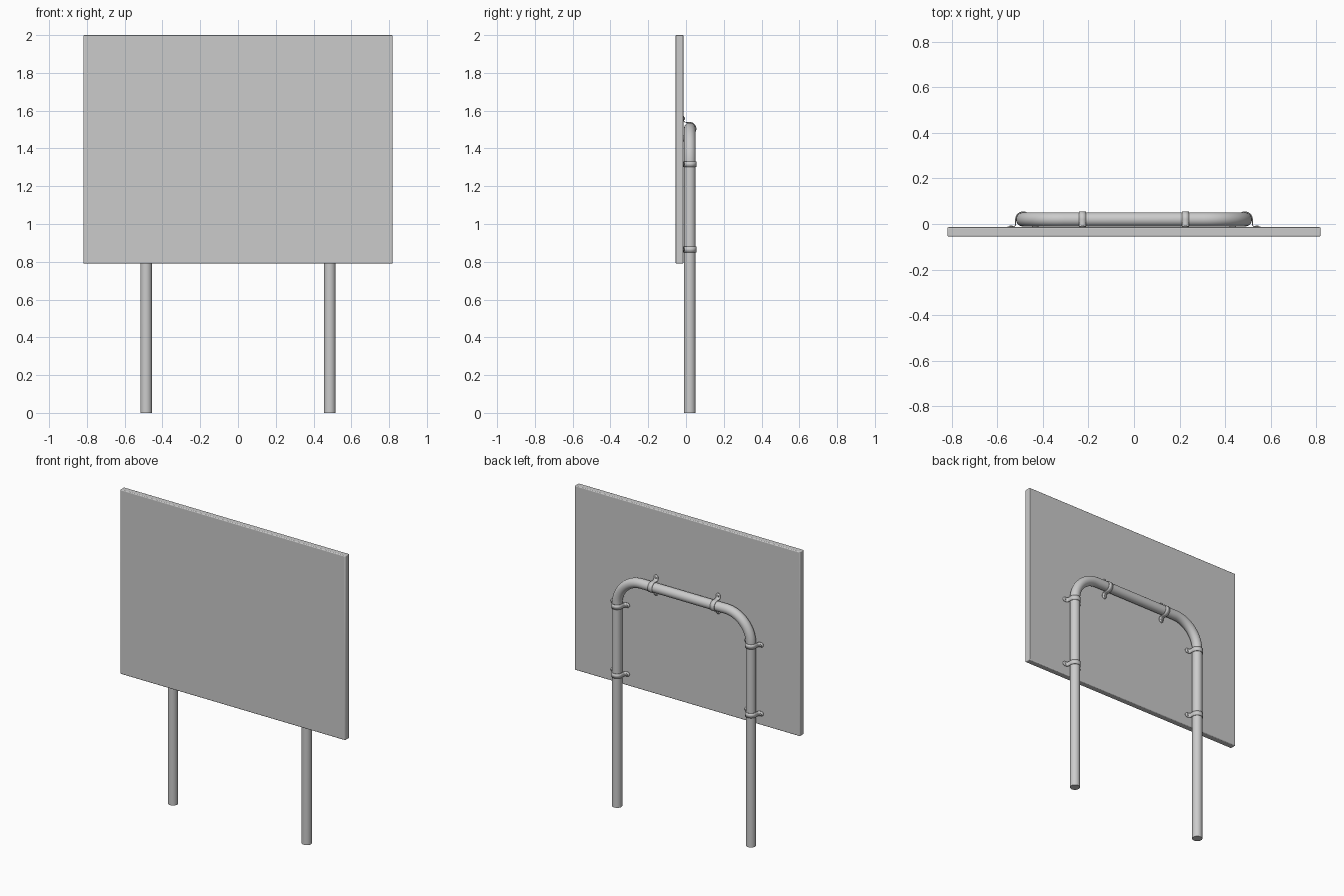
import bpy, bmesh
from math import sin, cos, pi, radians, sqrt

if "Cube" in bpy.data.objects:
    bpy.data.objects.remove(bpy.data.objects["Cube"])

TUBE_Y, TUBE_R = 0.02, 0.031
POST_X, TOP_Z, BEND = 0.486, 1.505, 0.18


def finish(name, bm, loc=(0, 0, 0), rot=(0, 0, 0)):
    bmesh.ops.recalc_face_normals(bm, faces=bm.faces)
    me = bpy.data.meshes.new(name)
    bm.to_mesh(me)
    bm.free()
    ob = bpy.data.objects.new(name, me)
    ob.location, ob.rotation_euler = loc, rot
    bpy.context.collection.objects.link(ob)
    return ob


def smooth(ob):
    bpy.ops.object.select_all(action='DESELECT')
    ob.select_set(True)
    bpy.context.view_layer.objects.active = ob
    bpy.ops.object.shade_smooth_by_angle(angle=radians(35))


# Sign board with softly rounded edges
bpy.ops.mesh.primitive_cube_add(size=1, location=(0, -0.0345, 1.395))
board = bpy.context.object
board.name = "sign_board"
board.scale = (1.636, 0.041, 1.21)
bpy.ops.object.transform_apply(location=False, rotation=False, scale=True)
bev = board.modifiers.new("edge", 'BEVEL')
bev.width, bev.segments = 0.005, 3
smooth(board)

# Bent tube frame: two posts joined by a top bar with rounded corners
N = 14
half = [(POST_X, 0.0)]
for i in range(N + 1):
    a = pi / 2 * i / N
    half.append((POST_X - BEND + BEND * cos(a), TOP_Z - BEND + BEND * sin(a)))
path = half + [(-x, z) for x, z in reversed(half)]
SIDES = 32
bm = bmesh.new()
rings = []
for i, (x, z) in enumerate(path):
    # direction of the ring's in-plane radius, perpendicular to the path
    if i in (0, len(path) - 1):
        a = 0 if i == 0 else pi
    else:
        k = i - 1
        a = pi / 2 * k / N if k <= N else pi / 2 + pi / 2 * (k - N - 1) / N
    rings.append([bm.verts.new((x + TUBE_R * cos(t) * cos(a),
                                TUBE_Y + TUBE_R * sin(t),
                                z + TUBE_R * cos(t) * sin(a)))
                  for t in (2 * pi * j / SIDES for j in range(SIDES))])
for r0, r1 in zip(rings, rings[1:]):
    for j in range(SIDES):
        k = (j + 1) % SIDES
        bm.faces.new((r0[j], r0[k], r1[k], r1[j]))
bm.faces.new(rings[0])
bm.faces.new(rings[-1])
smooth(finish("tube_frame", bm))


def saddle_clamp(name, x, z, turn):
    # Omega strap: round tab, filleted leg, half wrap, then mirrored
    w, uc, base, r = 0.015, 0.053, -0.032, 0.033
    side = []
    for i in range(7):
        a = radians(8 + 82 * i / 6)
        side.append((uc + w * cos(a), base, w * sin(a)))
    for i in range(7):
        a = pi / 2 * i / 6
        side.append((r + 0.012 - 0.012 * sin(a), base + 0.012 - 0.012 * cos(a), w))
    for i in range(13):
        a = pi / 2 * i / 12
        side.append((r * cos(a), r * sin(a), w))
    strip = side + [(-u, v, h) for u, v, h in reversed(side[:-1])]
    bm = bmesh.new()
    rows = [(bm.verts.new((u, v, -h)), bm.verts.new((u, v, h))) for u, v, h in strip]
    for p, q in zip(rows, rows[1:]):
        bm.faces.new((p[0], p[1], q[1], q[0]))
    rot = (0, pi / 2 if turn else 0, 0)
    strap = finish(name, bm, (x, TUBE_Y, z), rot)
    sol = strap.modifiers.new("thickness", 'SOLIDIFY')
    sol.thickness, sol.offset = 0.004, 0
    smooth(strap)
    # Screw heads on both tabs
    for s in (-1, 1):
        sx, sz = (0, s * uc) if turn else (s * uc, 0)
        bpy.ops.mesh.primitive_cone_add(
            vertices=16, radius1=0.008, radius2=0.005, depth=0.004,
            location=(x + sx, TUBE_Y + base + 0.004, z + sz), rotation=(-pi / 2, 0, 0))
        bpy.context.object.name = name + "_screw"
        smooth(bpy.context.object)


# Clamps on the posts and on the top bar
for s in (-1, 1):
    for z in (0.865, 1.317):
        saddle_clamp("post_clamp", s * POST_X, z, False)
    saddle_clamp("bar_clamp", s * 0.226, TOP_Z, True)
